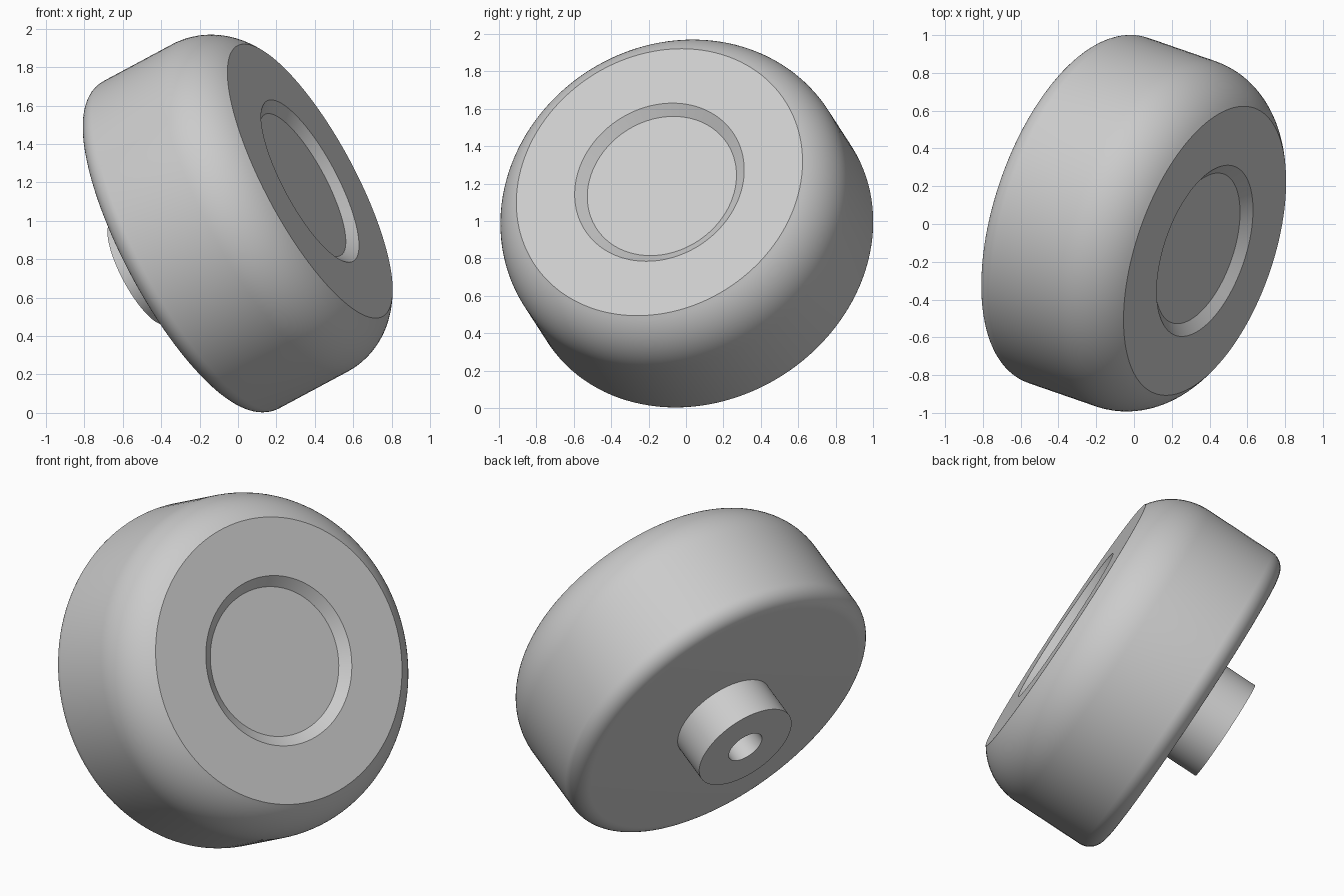
import bpy, bmesh, math
from mathutils import Vector

cube = bpy.data.objects.get("Cube")
if cube:
    bpy.data.objects.remove(cube)

# Shared material
grey = bpy.data.materials.new("light grey")
grey.use_nodes = True
colour = (0.6, 0.6, 0.6, 1)
grey.diffuse_color = colour
grey.node_tree.nodes["Principled BSDF"].inputs["Base Color"].default_value = colour

# Tilted axle: local z points out of the wheel's outer face
AXIS = Vector((0.843, -0.292, 0.452)).normalized()
FACE_CENTRE = Vector((0.375, -0.142, 1.207))


def arc(centre, radius, start, end, steps):
    """Points (radius from axle, height) along an arc, angles in radians."""
    return [(centre[0] + radius * math.cos(a), centre[1] + radius * math.sin(a))
            for a in (start + (end - start) * i / steps for i in range(steps + 1))]


def lathe(name, profile, sides=128):
    """Spin a profile that starts and ends on the axle into a closed solid."""
    bm = bmesh.new()
    verts = [bm.verts.new((r, 0, h)) for r, h in profile]
    edges = [bm.edges.new(pair) for pair in zip(verts, verts[1:])]
    bmesh.ops.spin(bm, geom=verts + edges, cent=(0, 0, 0), axis=(0, 0, 1),
                   angle=math.tau, steps=sides)
    bmesh.ops.remove_doubles(bm, verts=bm.verts, dist=1e-5)
    bmesh.ops.recalc_face_normals(bm, faces=bm.faces)
    mesh = bpy.data.meshes.new(name)
    bm.to_mesh(mesh)
    bm.free()
    mesh.materials.append(grey)
    obj = bpy.data.objects.new(name, mesh)
    bpy.context.collection.objects.link(obj)
    obj.location = FACE_CENTRE
    obj.rotation_euler = AXIS.to_track_quat("Z", "Y").to_euler()
    bpy.ops.object.select_all(action="DESELECT")
    obj.select_set(True)
    bpy.context.view_layer.objects.active = obj
    bpy.ops.object.shade_smooth_by_angle(angle=math.radians(30))
    return obj


# Wheel: dished recess, flat outer face, wide front shoulder, rounded back rim
R, BACK, FILLET = 0.967, -0.832, 0.1
face_radius, shoulder_depth = 0.80, 0.31
drop = R - face_radius
shoulder = (drop ** 2 + shoulder_depth ** 2) / (2 * drop)
profile = [(0, -0.045), (0.417, -0.045), (0.474, 0)]
profile += arc((R - shoulder, -shoulder_depth), shoulder,
               math.asin(shoulder_depth / shoulder), 0, 16)
profile += arc((R - FILLET, BACK + FILLET), FILLET, 0, -math.pi / 2, 10)
profile.append((0, BACK))
lathe("wheel", profile)

# Hub boss with a blind axle hole
END, HOLE = -1.06, 0.108
lathe("hub_boss", [(0, BACK + 0.02), (0.3, BACK + 0.02), (0.3, END),
                   (HOLE, END), (HOLE, BACK - 0.005), (0, BACK - 0.005)], 96)
